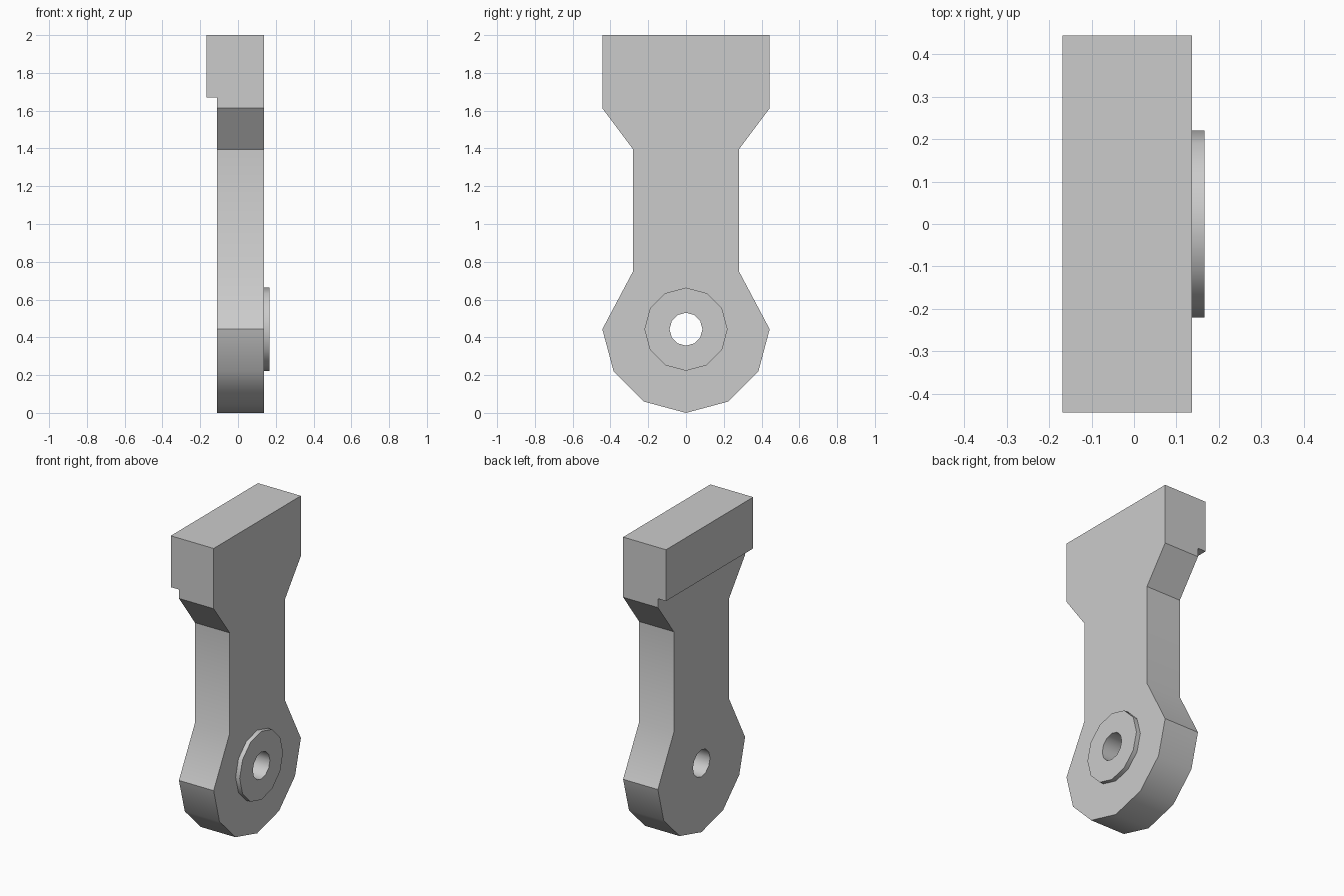
import bpy, bmesh, math
from mathutils import Vector

cube = bpy.data.objects.get("Cube")
if cube:
    bpy.data.objects.remove(cube, do_unlink=True)

grey = bpy.data.materials.new("light_grey")
grey.use_nodes = True
colour = (0.6, 0.6, 0.6, 1)
grey.diffuse_color = colour
grey.node_tree.nodes["Principled BSDF"].inputs["Base Color"].default_value = colour

R = 0.443          # radius of the rounded end
AXIS = R           # height of the pivot
FRONT, BACK = 0.137, -0.11


def arc(radius, start, end):
    """Points of a twelve-sided circle around the pivot, as (y, z)."""
    return [(radius * math.cos(i * math.pi / 6), AXIS + radius * math.sin(i * math.pi / 6))
            for i in range(start, end)]


def plate(outline, x0, x1):
    """Solid between x0 and x1 with the pivot hole through it."""
    bm = bmesh.new()
    edges = []
    for loop in (outline, arc(0.087, 0, 12)):
        vs = [bm.verts.new((x0, y, z)) for y, z in loop]
        edges += [bm.edges.new((v, vs[i - 1])) for i, v in enumerate(vs)]
    bmesh.ops.triangle_fill(bm, use_beauty=True, edges=edges, normal=Vector((-1, 0, 0)))
    out = bmesh.ops.extrude_face_region(bm, geom=bm.faces[:])
    moved = [g for g in out["geom"] if isinstance(g, bmesh.types.BMVert)]
    bmesh.ops.translate(bm, verts=moved, vec=(x1 - x0, 0, 0))
    bmesh.ops.recalc_face_normals(bm, faces=bm.faces[:])
    return bm


def finish(bm, name):
    bmesh.ops.recalc_face_normals(bm, faces=bm.faces[:])
    mesh = bpy.data.meshes.new(name)
    bm.to_mesh(mesh)
    bm.free()
    mesh.materials.append(grey)
    obj = bpy.data.objects.new(name, mesh)
    bpy.context.collection.objects.link(obj)
    bpy.ops.object.select_all(action="DESELECT")
    obj.select_set(True)
    bpy.context.view_layer.objects.active = obj
    bpy.ops.object.shade_smooth_by_angle(angle=math.radians(32))


# Arm: rounded foot, narrow shank and wide head
side = [(0.28, 0.75), (0.28, 1.395), (R, 1.613), (R, 2.0)]
outline = arc(R, 6, 13) + side + [(-y, z) for y, z in reversed(side)]
bm = plate(outline, BACK, FRONT)

# Lip: the top of the head stands out at the back
LIP = 1.67
bmesh.ops.bisect_plane(bm, geom=bm.verts[:] + bm.edges[:] + bm.faces[:],
                       plane_co=(0, 0, LIP), plane_no=(0, 0, 1))
lip = [f for f in bm.faces if f.normal.x < -0.9 and f.calc_center_median().z > LIP]
out = bmesh.ops.extrude_face_region(bm, geom=lip)
bmesh.ops.translate(bm, vec=(-0.058, 0, 0),
                    verts=[g for g in out["geom"] if isinstance(g, bmesh.types.BMVert)])
left_over = [f for f in lip if f.is_valid]
if left_over:
    bmesh.ops.delete(bm, geom=left_over, context="FACES")
finish(bm, "arm")

# Raised ring around the pivot hole
finish(plate(arc(0.22, 0, 12), FRONT, 0.166), "pivot_ring")
